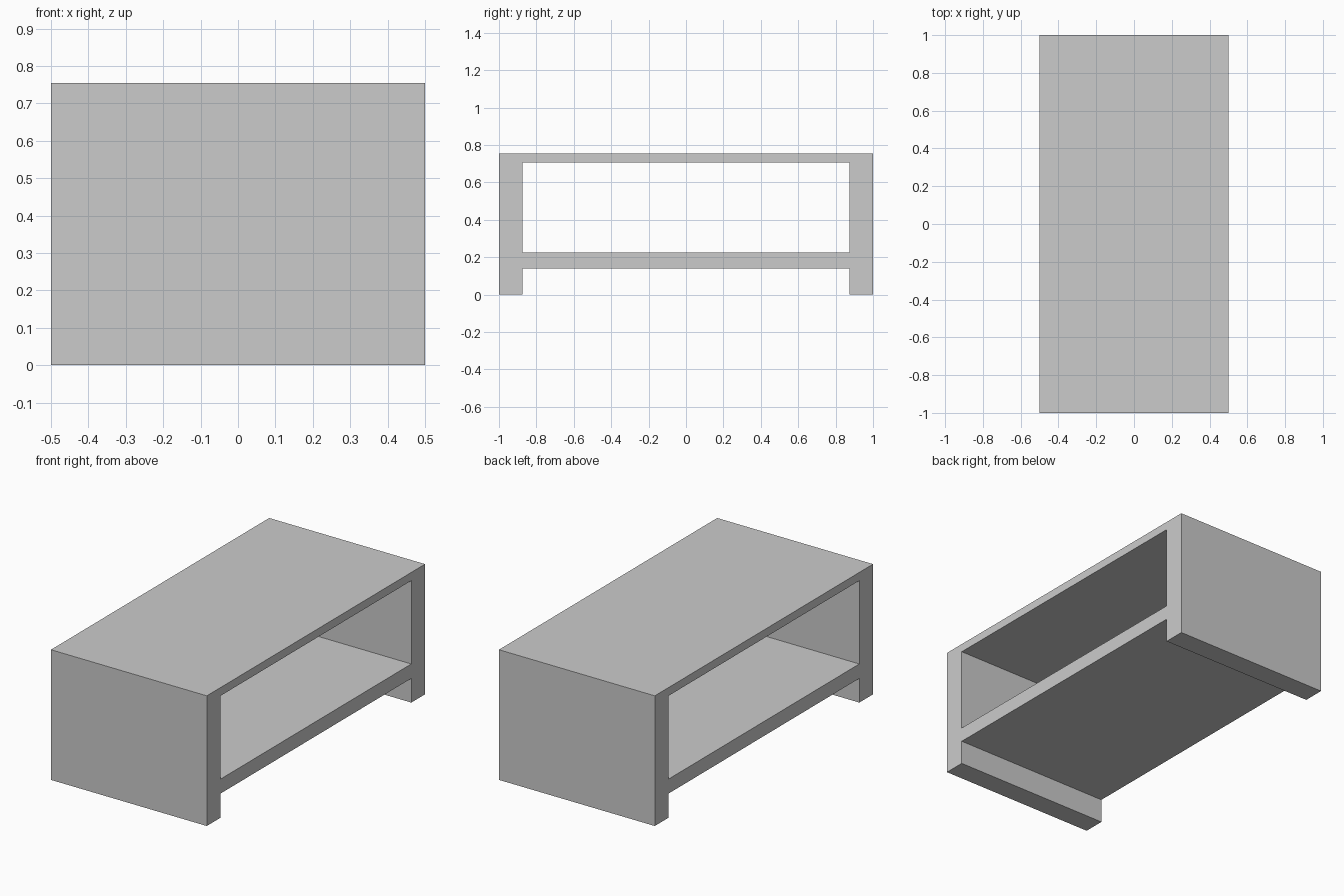
import bpy

if "Cube" in bpy.data.objects:
    bpy.data.objects.remove(bpy.data.objects["Cube"])

DEPTH = 1.0          # x size
HEIGHT = 0.755
INNER = 0.874        # half width between the side panels
SHELF = (0.14, 0.224)
TOP_UNDERSIDE = 0.707


def box(name, x, half_y, z0, z1):
    bpy.ops.mesh.primitive_cube_add(size=1, location=(0, 0, (z0 + z1) / 2))
    obj = bpy.context.object
    obj.name = name
    obj.scale = (x, 2 * half_y, z1 - z0)
    bpy.ops.object.transform_apply(location=True, rotation=False, scale=True)
    return obj


# Solid table body: sides, shelf and top in one piece
table = box("table_body", DEPTH, 1.0, 0, HEIGHT)

# Openings through the full depth: below the shelf, and between shelf and top
for name, z0, z1 in (("leg_gap", -0.1, SHELF[0]),
                     ("shelf_opening", SHELF[1], TOP_UNDERSIDE)):
    cutter = box(name, DEPTH + 0.2, INNER, z0, z1)
    cutter.hide_render = True
    mod = table.modifiers.new(name, 'BOOLEAN')
    mod.operation = 'DIFFERENCE'
    mod.solver = 'EXACT'
    mod.object = cutter
    bpy.context.view_layer.objects.active = table
    bpy.ops.object.modifier_apply(modifier=mod.name)
    bpy.data.objects.remove(cutter)
